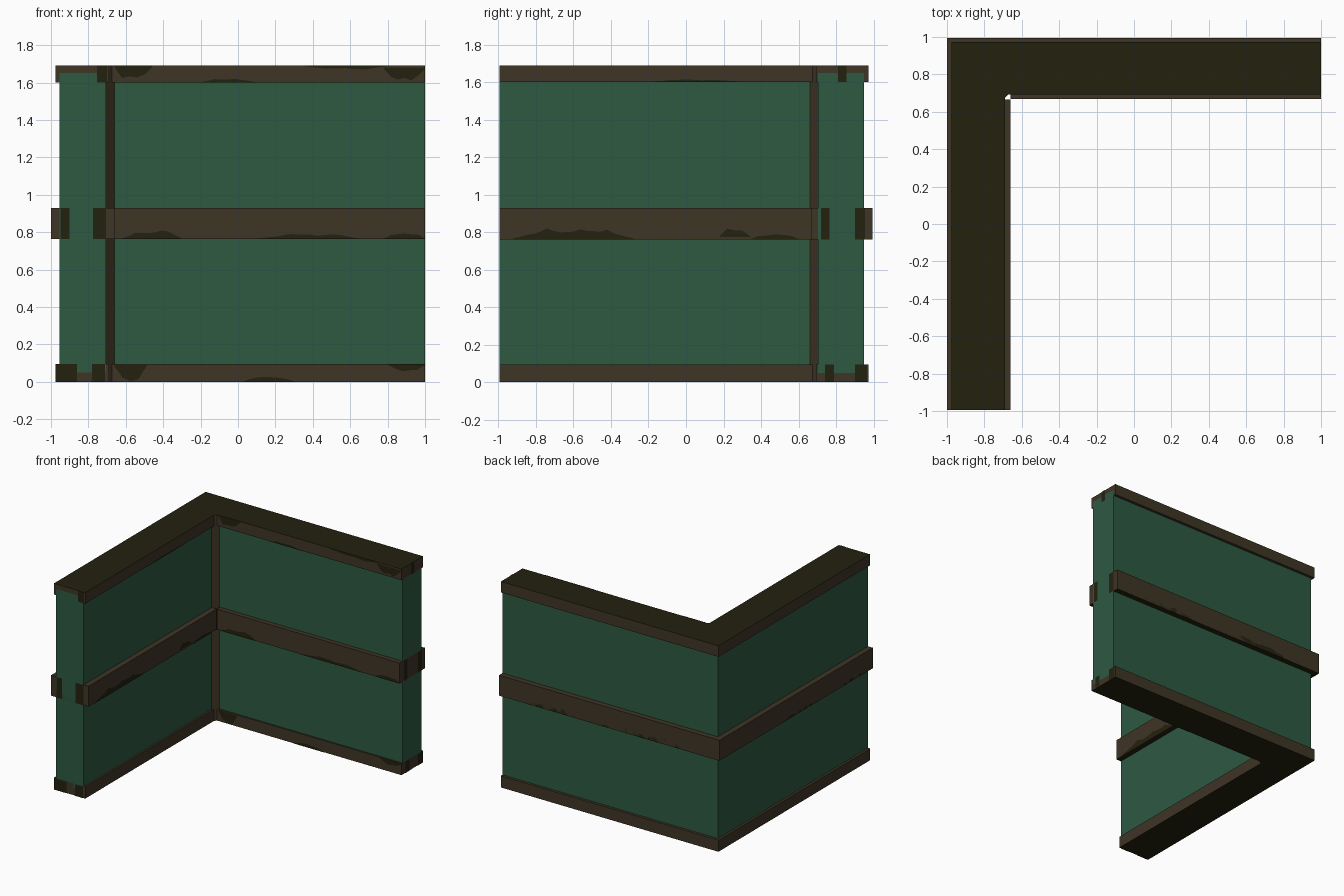
import bpy, bmesh, math, random
from mathutils import Vector

if "Cube" in bpy.data.objects:
    bpy.data.objects.remove(bpy.data.objects["Cube"])

random.seed(4)
END = -0.995   # open end of the left arm (the back arm ends at x = 1)


def material(name, rgb):
    m = bpy.data.materials.new(name)
    m.diffuse_color = (*rgb, 1)
    m.use_nodes = True
    m.node_tree.nodes["Principled BSDF"].inputs["Base Color"].default_value = m.diffuse_color
    return m


GREEN = material("green_panel", (0.026, 0.100, 0.053))
BROWN = material("brown_wood", (0.049, 0.035, 0.0185))
DARK = material("dark_wood", (0.0172, 0.0155, 0.0047))


def finish(bm, name, mats):
    bmesh.ops.recalc_face_normals(bm, faces=bm.faces)
    me = bpy.data.meshes.new(name)
    bm.to_mesh(me)
    bm.free()
    for m in mats:
        me.materials.append(m)
    ob = bpy.data.objects.new(name, me)
    bpy.context.collection.objects.link(ob)
    return ob


def prism(name, outline, z0, z1, mats, dark_top=False, dark_bottom=False):
    """Extrude a plan outline from z0 to z1."""
    bm = bmesh.new()
    f = bm.faces.new([bm.verts.new((x, y, z0)) for x, y in outline])
    ext = bmesh.ops.extrude_face_region(bm, geom=[f])["geom"]
    for v in ext:
        if isinstance(v, bmesh.types.BMVert):
            v.co.z = z1
    bmesh.ops.recalc_face_normals(bm, faces=bm.faces)
    for f in bm.faces:
        if (dark_top and f.normal.z > 0.5) or (dark_bottom and f.normal.z < -0.5):
            f.material_index = 1
    return finish(bm, name, mats)


def ell(xo, yo, xi, yi, notch=False):
    """L-shaped plan: outer corner (xo, yo), inner corner (xi, yi)."""
    inner = [(xi, yi)]
    if notch:  # the band leaves a small gap at the corner post
        inner = [(1 * xi, yi - 0.001), (-0.704, yi - 0.001), (xi + 0.001, 0.704), (xi + 0.001, yi)]
    return [(xo, END), (xi, END)] + inner + [(1, yi), (1, yo), (xo, yo)]


# Wall, rails and middle band
prism("wall", ell(-0.955, 0.95, -0.705, 0.705), 0.05, 1.65, [GREEN])
rail = ell(-0.975, 0.972, -0.69, 0.692)
prism("bottom_rail", rail, 0, 0.095, [BROWN, DARK], dark_bottom=True)
prism("top_rail", rail, 1.6, 1.69, [BROWN, DARK], dark_top=True)
prism("middle_band", ell(-1, 0.995, -0.66, 0.667, True), 0.762, 0.93, [BROWN, DARK], dark_bottom=True)

# Corner post with a diagonal face
prism("corner_post", [(-0.705, 0.66), (-0.66, 0.705), (-0.705, 0.705)], 0.0, 1.69, [BROWN, DARK], dark_top=True)


def patch(bm, origin, along, s0, s1, z0, z1, mode):
    """Thin worn patch. mode: L hugs the lower edge, U the upper edge, F full height."""
    n = max(4, int((s1 - s0) / 0.035))
    h = z1 - z0
    low, high = [], []
    for i in range(n + 1):
        t = i / n
        s = s0 + (s1 - s0) * t
        fade = min(1, 4 * t, 4 * (1 - t))
        w = h * (0.1 + 0.9 * fade * random.uniform(0.6, 1))
        a, b = (z0, z0 + w) if mode == "L" else (z1 - w, z1) if mode == "U" else (z0, z1)
        p = origin + along * s
        low.append(bm.verts.new((p.x, p.y, a)))
        high.append(bm.verts.new((p.x, p.y, b)))
    for i in range(n):
        bm.faces.new((low[i], low[i + 1], high[i + 1], high[i]))


def patches(name, axis, pos, out, items):
    """Patches on one vertical plane; axis is the running direction."""
    bm = bmesh.new()
    e = 0.003 * out
    along = Vector((1, 0, 0)) if axis == "x" else Vector((0, 1, 0))
    org = Vector((0, pos + e, 0)) if axis == "x" else Vector((pos + e, 0, 0))
    for it in items:
        patch(bm, org, along, *it)
    finish(bm, name, [DARK])


# Inner faces of the band and the rails
patches("band_wear_front", "x", 0.667, -1, [
    (-0.62, -0.3, 0.762, 0.81, "L"), (0.1, 0.66, 0.762, 0.79, "L"), (0.78, 1, 0.762, 0.8, "L")])
patches("rail_wear_front", "x", 0.692, -1, [
    (-0.66, -0.49, 0.0, 0.09, "U"), (0.03, 0.3, 0, 0.03, "L"), (0.8, 1, 0.05, 0.095, "U"),
    (-0.66, -0.46, 1.61, 1.69, "U"), (-0.2, 0.1, 1.6, 1.62, "L"), (0.35, 0.8, 1.67, 1.69, "U"),
    (0.78, 1, 1.61, 1.68, "U")])
patches("band_wear_side", "y", -0.66, 1, [
    (-0.92, -0.28, 0.762, 0.82, "L"), (0.18, 0.34, 0.775, 0.825, "L"), (0.35, 0.6, 0.762, 0.79, "L")])
patches("rail_wear_side", "y", -0.69, 1, [(-0.2, 0.3, 1.6, 1.615, "L")])

# Open ends of both arms
patches("band_wear_left_end", "x", END, -1, [
    (-0.95, -0.9, 0.762, 0.93, "F"), (-0.775, -0.705, 0.762, 0.93, "F")])
patches("rail_wear_left_end", "x", END, -1, [
    (-0.973, -0.86, 0, 0.095, "F"), (-0.78, -0.71, 0, 0.095, "F"), (-0.755, -0.7, 1.6, 1.69, "F")])
patches("band_wear_right_end", "y", 1, 1, [
    (0.72, 0.765, 0.762, 0.93, "F"), (0.9, 0.955, 0.762, 0.93, "F")])
patches("rail_wear_right_end", "y", 1, 1, [
    (0.74, 0.79, 0, 0.095, "F"), (0.9, 0.965, 0, 0.095, "F"), (0.81, 0.855, 1.6, 1.69, "F")])

# Outer faces
patches("band_wear_back", "x", 0.992, 1, [
    (-0.72, 0.1, 0.762, 0.81, "L"), (0.25, 0.75, 0.762, 0.805, "L")])
patches("band_wear_left", "y", -0.997, -1, [
    (-0.9, -0.6, 0.762, 0.79, "L"), (-0.3, 0.2, 0.762, 0.785, "L"), (-0.95, -0.75, 0.9, 0.93, "U")])
